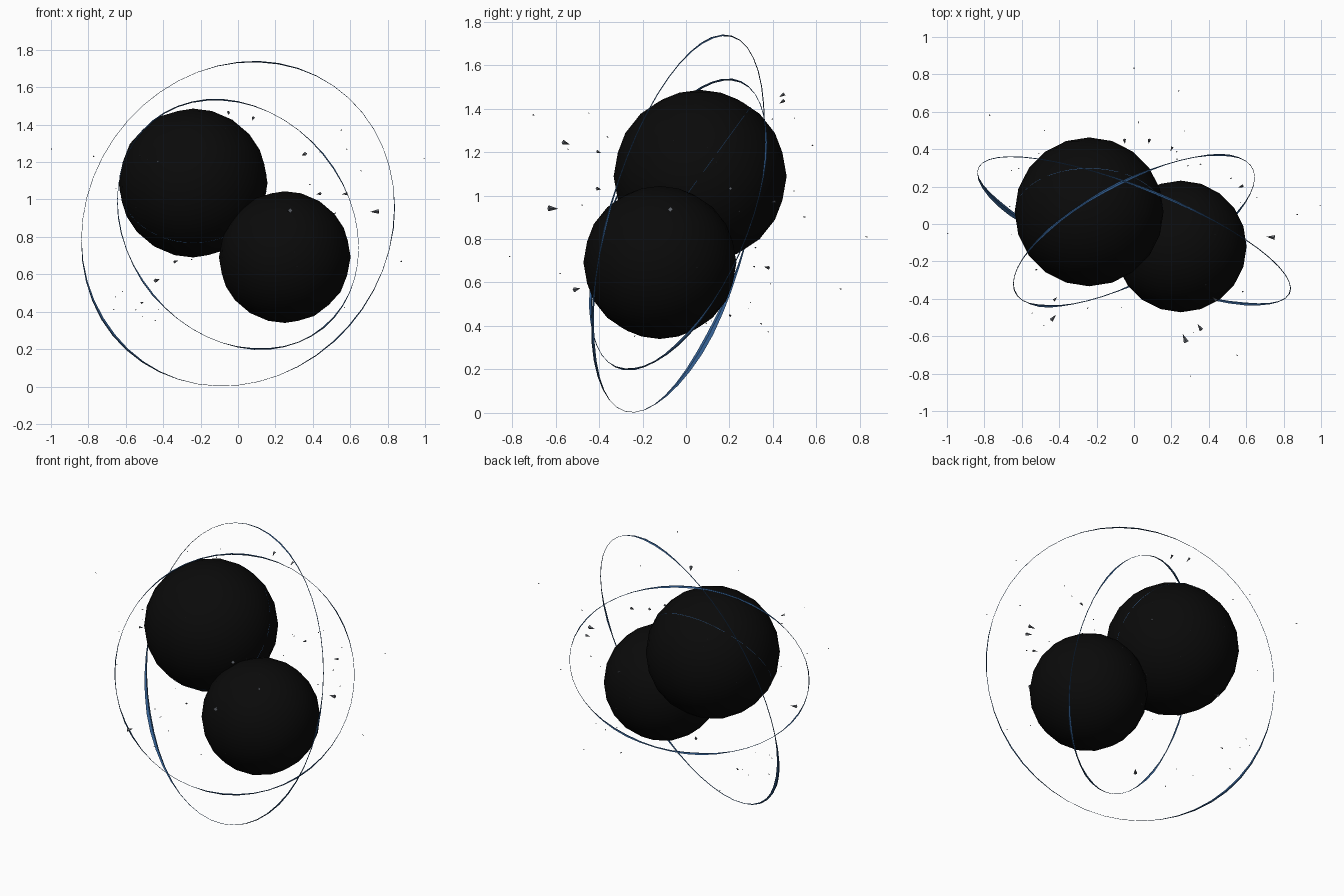
import bpy, bmesh, math, random
from mathutils import Vector, Matrix

if "Cube" in bpy.data.objects:
    bpy.data.objects.remove(bpy.data.objects["Cube"])

random.seed(7)


def material(name, rgb):
    m = bpy.data.materials.new(name)
    m.diffuse_color = (*rgb, 1)
    m.use_nodes = True
    m.node_tree.nodes["Principled BSDF"].inputs["Base Color"].default_value = m.diffuse_color
    return m


BLACK = material("black", (0.003, 0.003, 0.003))
BLUE = material("blue", (0.035, 0.12, 0.30))
GREY = material("grey", (0.12, 0.13, 0.15))


def finish(bm, name, mat, smooth=False):
    bmesh.ops.recalc_face_normals(bm, faces=bm.faces)
    me = bpy.data.meshes.new(name)
    for f in bm.faces:
        f.smooth = smooth
    bm.to_mesh(me)
    bm.free()
    me.materials.append(mat)
    ob = bpy.data.objects.new(name, me)
    bpy.context.collection.objects.link(ob)
    return ob


def sphere(name, centre, radius):
    bm = bmesh.new()
    bmesh.ops.create_icosphere(bm, subdivisions=3, radius=radius,
                               matrix=Matrix.Translation(centre))
    finish(bm, name, BLACK, True)


def ring(name, centre, normal, radius, bulges, count=48, thin=0.0025):
    """Thin four-sided hoop; bulges = (front-view angle, spread, extra half width)."""
    c, n = Vector(centre), Vector(normal).normalized()
    u = (Vector((1, 0, 0)) - n * n.x).normalized()
    v = n.cross(u)
    bm = bmesh.new()
    loops = []
    for i in range(count):
        t = 2 * math.pi * i / count
        d = u * math.cos(t) + v * math.sin(t)
        angle = math.degrees(math.atan2(d.z, d.x))
        w = thin
        for a, s, extra in bulges:
            off = (angle - a + 180) % 360 - 180
            w += extra * max(0, 1 - abs(off) / s)
        p = c + d * radius
        loops.append([bm.verts.new(p + o) for o in
                      (d * w * 0.5, n * w, -d * w * 0.5, -n * w)])
    for i in range(count):
        a, b = loops[i], loops[(i + 1) % count]
        for k in range(4):
            bm.faces.new((a[k], a[(k + 1) % 4], b[(k + 1) % 4], b[k]))
    finish(bm, name, BLUE)


# two dark spheres
sphere("large_sphere", (-0.24, 0.065, 1.088), 0.398)
sphere("small_sphere", (0.25, -0.12, 0.692), 0.352)

# two crossing tilted hoops and a fine hoop hugging the large sphere
ring("outer_hoop", (0, -0.035, 0.87), (0.359, 0.898, -0.255), 0.897,
     [(218, 32, 0.014), (-45, 30, 0.006), (80, 22, 0.006), (0, 12, 0.004)])
ring("inner_hoop", (0, -0.035, 0.867), (-0.434, 0.825, -0.363), 0.716,
     [(215, 18, 0.008), (-80, 18, 0.008), (-48, 20, 0.007), (100, 25, 0.008),
      (130, 18, 0.006), (35, 20, 0.005), (180, 15, 0.004)])
ring("sphere_hoop", (-0.24, 0.065, 1.088), (0, -0.81, 0.59), 0.395, [], thin=0.0015)

# floating shards: x, y, z, length
SHARDS = [
    (0.27, -0.61, 0.94, 0.05), (0.35, -0.55, 1.24, 0.04), (-0.43, -0.50, 0.57, 0.04),
    (0.73, -0.07, 0.935, 0.045), (-0.33, 0.37, 0.67, 0.03), (0.43, -0.40, 1.03, 0.03),
    (0.57, 0.20, 1.03, 0.03), (-0.05, 0.44, 1.46, 0.03), (0.08, 0.44, 1.43, 0.03),
    (-0.42, -0.40, 1.20, 0.025), (0.20, 0.40, 0.97, 0.025), (-0.51, 0.20, 0.45, 0.02),
    (-0.77, 0.58, 1.23, 0.012), (0.0, 0.83, 0.81, 0.012), (0.30, -0.81, 0.72, 0.01),
    (-0.995, -0.05, 1.27, 0.01), (0.995, 0.10, 1.22, 0.01), (0.87, 0.05, 0.67, 0.012),
    (0.24, 0.71, 0.57, 0.01), (0.55, -0.70, 1.37, 0.012)]
for _ in range(30):
    t, r = random.uniform(0, 2 * math.pi), random.uniform(0.42, 0.8)
    SHARDS.append((r * math.cos(t), r * math.sin(t) * 0.85,
                   random.uniform(0.35, 1.4), random.uniform(0.006, 0.014)))

bm = bmesh.new()
for x, y, z, size in SHARDS:
    # points of the larger shards face outward from the centre
    out = Vector((x, y, (z - 0.87) * 0.5))
    rot = (-out).to_track_quat('Z', 'Y').to_matrix().to_4x4()
    bmesh.ops.create_cone(bm, cap_ends=True, segments=4, radius1=size * 0.28,
                          radius2=0, depth=size * 0.98,
                          matrix=Matrix.Translation((x, y, z)) @ rot)
finish(bm, "floating_shards", GREY)
